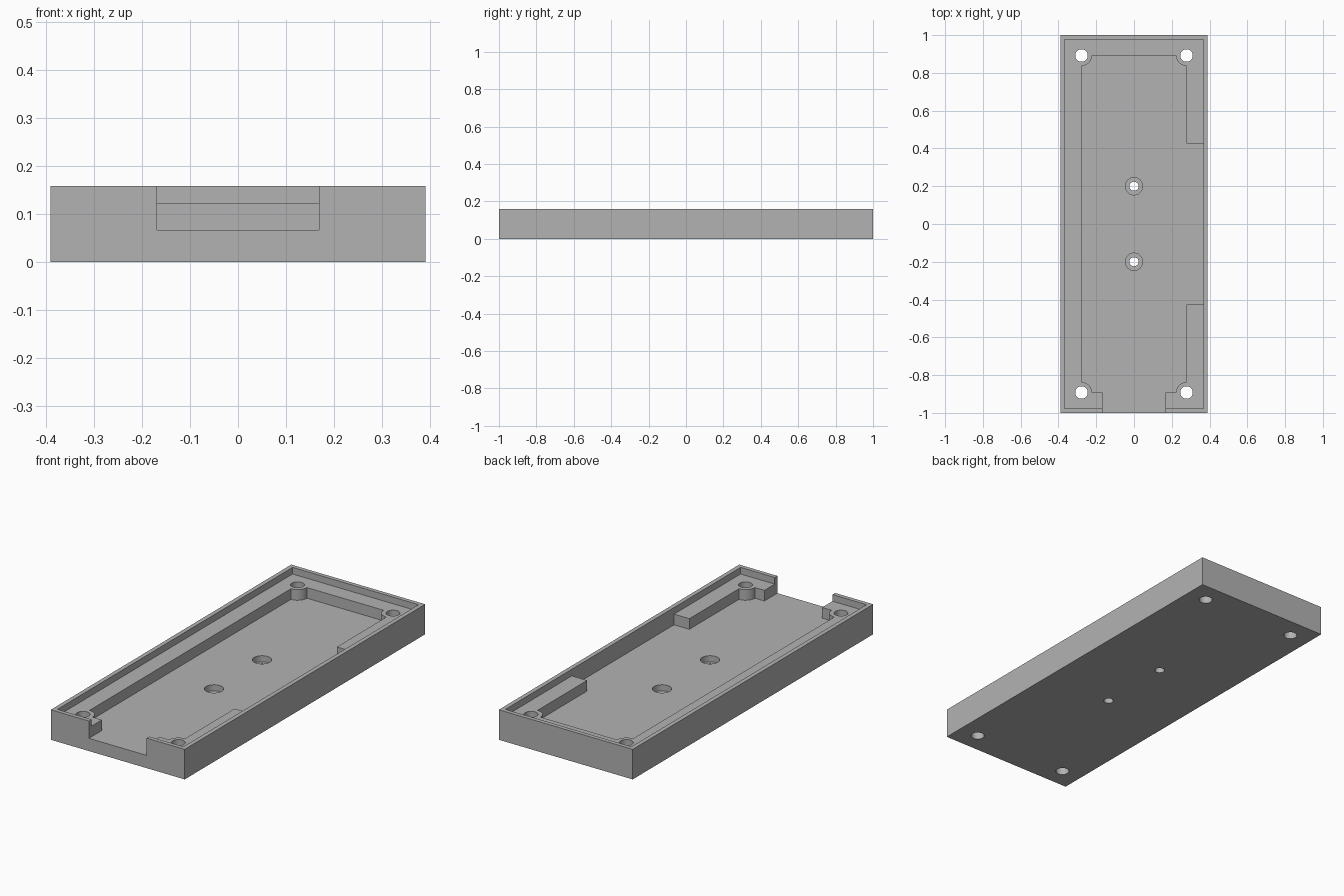
import bpy, bmesh
from math import cos, sin, pi

cube = bpy.data.objects.get("Cube")
if cube:
    bpy.data.objects.remove(cube, do_unlink=True)

# Main dimensions
HX, HY, TOP = 0.39, 1.0, 0.158
FLOOR, LEDGE = 0.067, 0.123
RX, RY = 0.367, 0.978          # lid recess
PX, PY = 0.278, 0.892          # inner pocket and screw positions
BOSS, SLOT, NOTCH = 0.055, 0.168, 0.425

grey = bpy.data.materials.new("plain grey")
grey.use_nodes = True
colour = (0.45, 0.45, 0.45, 1)
grey.diffuse_color = colour
grey.node_tree.nodes["Principled BSDF"].inputs["Base Color"].default_value = colour


def prism(name, outline, z0, z1):
    """Extrude a counter-clockwise outline from z0 to z1."""
    bm = bmesh.new()
    base = bm.faces.new([bm.verts.new((x, y, z0)) for x, y in outline])
    ext = bmesh.ops.extrude_face_region(bm, geom=[base])["geom"]
    bmesh.ops.translate(bm, vec=(0, 0, z1 - z0),
                        verts=[g for g in ext if isinstance(g, bmesh.types.BMVert)])
    bmesh.ops.recalc_face_normals(bm, faces=bm.faces)
    mesh = bpy.data.meshes.new(name)
    bm.to_mesh(mesh)
    bm.free()
    obj = bpy.data.objects.new(name, mesh)
    bpy.context.collection.objects.link(obj)
    mesh.materials.append(grey)
    return obj


def rect(x, y):
    return [(-x, -y), (x, -y), (x, y), (-x, y)]


def circle(cx, cy, r, n=40):
    return [(cx + r * cos(2 * pi * i / n), cy + r * sin(2 * pi * i / n)) for i in range(n)]


def boss_corner(sx, sy, start):
    """Quarter arc around a screw boss, running clockwise from the start angle."""
    return [(sx * PX + BOSS * cos(start - pi / 2 * i / 10),
             sy * PY + BOSS * sin(start - pi / 2 * i / 10)) for i in range(11)]


# Tray body
tray = prism("tray", rect(HX, HY), 0, TOP)
cutters = [prism("lid_recess_cutter", rect(RX, RY), LEDGE, TOP + 0.1)]

# Pocket with screw bosses, front cable slot and left side notch
outline = [(-SLOT, -PY), (-SLOT, -HY - 0.1), (SLOT, -HY - 0.1), (SLOT, -PY)]
outline += boss_corner(1, -1, pi)
outline += [(PX, -NOTCH), (RX, -NOTCH), (RX, NOTCH), (PX, NOTCH)]
outline += boss_corner(1, 1, 1.5 * pi)
outline += boss_corner(-1, 1, 2 * pi)
outline += boss_corner(-1, -1, pi / 2)
cutters.append(prism("pocket_cutter", outline, FLOOR, TOP + 0.1))

# Corner screw holes
for sx in (-1, 1):
    for sy in (-1, 1):
        cutters.append(prism("corner_hole_cutter", circle(sx * PX, sy * PY, 0.033), -0.1, 0.3))

# Counterbored holes in the floor
for y in (-0.2, 0.2):
    cutters.append(prism("counterbore_cutter", circle(0, y, 0.046), FLOOR - 0.032, 0.3))
    cutters.append(prism("centre_hole_cutter", circle(0, y, 0.024), -0.1, 0.3))

for c in cutters:
    c.hide_render = True
    mod = tray.modifiers.new(c.name, "BOOLEAN")
    mod.operation = "DIFFERENCE"
    mod.solver = "EXACT"
    mod.object = c

# Bake the cuts and drop the cutters
bpy.context.view_layer.update()
cut = bpy.data.meshes.new_from_object(tray.evaluated_get(bpy.context.evaluated_depsgraph_get()))
tray.modifiers.clear()
tray.data = cut
cut.name = "tray"
for c in cutters:
    bpy.data.objects.remove(c, do_unlink=True)

# Smooth hole walls with sharp edges
bpy.ops.object.select_all(action="DESELECT")
tray.select_set(True)
bpy.context.view_layer.objects.active = tray
bpy.ops.object.shade_smooth_by_angle(angle=pi / 6)
